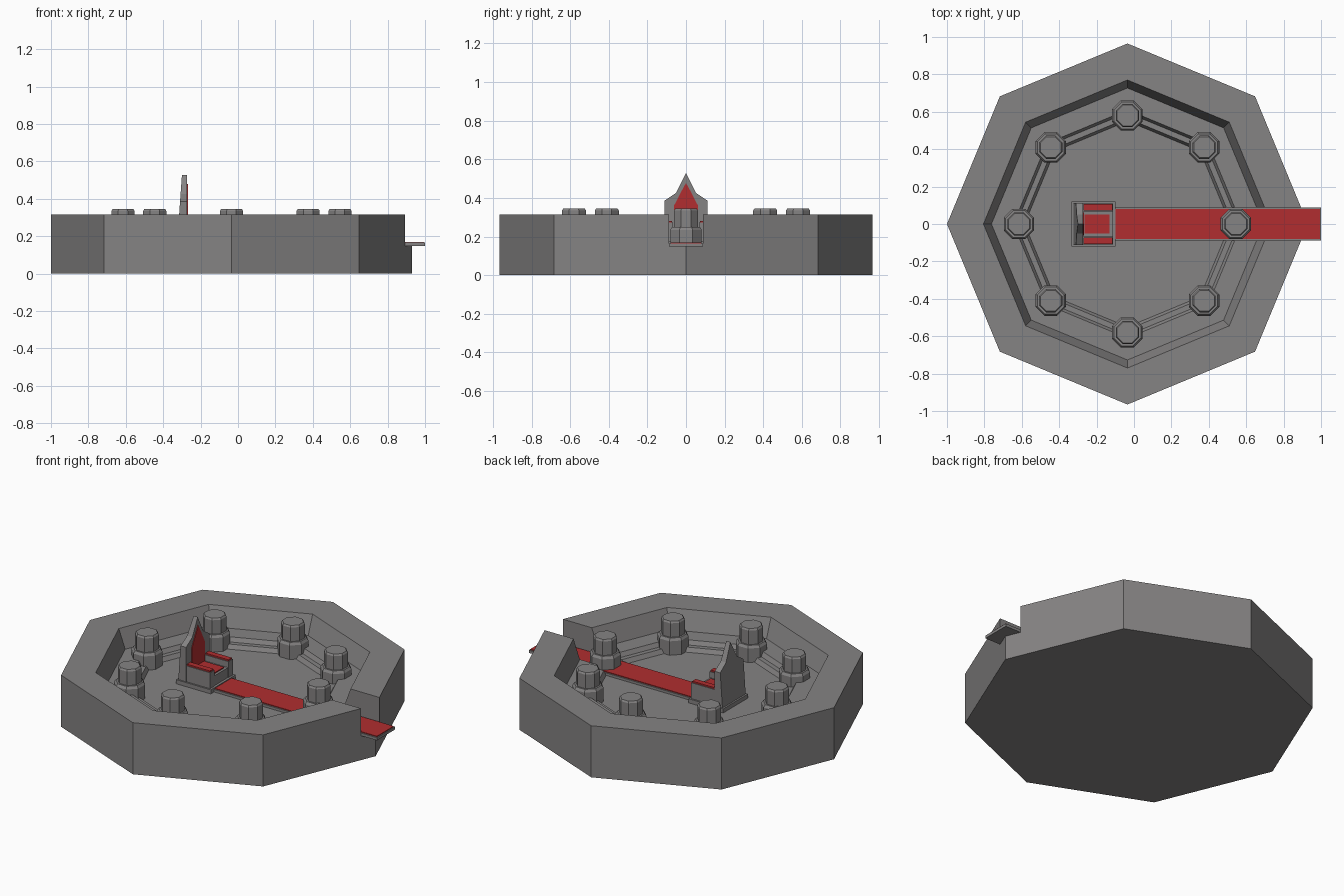
import bpy, bmesh, math

if "Cube" in bpy.data.objects:
    bpy.data.objects.remove(bpy.data.objects["Cube"])

CX = -0.035  # centre of the octagonal arena


def material(name, rgb):
    m = bpy.data.materials.new(name)
    m.diffuse_color = (*rgb, 1)
    m.use_nodes = True
    m.node_tree.nodes["Principled BSDF"].inputs["Base Color"].default_value = m.diffuse_color
    return m


STONE = material("grey stone", (0.235, 0.228, 0.228))
RED = material("red cloth", (0.44, 0.027, 0.029))


def make(name, verts, faces, mat):
    me = bpy.data.meshes.new(name)
    me.from_pydata(verts, [], faces)
    bm = bmesh.new()
    bm.from_mesh(me)
    bmesh.ops.recalc_face_normals(bm, faces=bm.faces)
    bm.to_mesh(me)
    bm.free()
    ob = bpy.data.objects.new(name, me)
    bpy.context.collection.objects.link(ob)
    me.materials.append(mat)
    return ob


def box(name, x, y, z, mat):
    v = [(a, b, c) for a in x for b in y for c in z]
    f = [(0, 1, 3, 2), (4, 6, 7, 5), (0, 4, 5, 1), (2, 3, 7, 6), (0, 2, 6, 4), (1, 5, 7, 3)]
    return make(name, v, f, mat)


def lathe(name, profile, cx, cy, turn, mat):
    """Eight-sided turned solid from (radius, z) points, capped at both ends."""
    v, f = [], []
    for r, z in profile:
        for i in range(8):
            a = turn + i * math.pi / 4
            v.append((cx + r * math.cos(a), cy + r * math.sin(a), z))
    for k in range(len(profile) - 1):
        for i in range(8):
            j = (i + 1) % 8
            f.append((k * 8 + i, k * 8 + j, k * 8 + 8 + j, k * 8 + 8 + i))
    f.append(tuple(range(8)))
    f.append(tuple(range(len(v) - 8, len(v))))
    return make(name, v, f, mat)


def slab(name, outline, back, front, mat):
    """Upright plate from a (y, z) outline; back(z) and front(z) give x."""
    n = len(outline)
    v = [(back(z), y, z) for y, z in outline] + [(front(z), y, z) for y, z in outline]
    f = [tuple(range(n)), tuple(range(n, 2 * n))]
    f += [(i, (i + 1) % n, n + (i + 1) % n, n + i) for i in range(n)]
    return make(name, v, f, mat)


# Arena with sloped inner wall, two steps and sunken floor
arena = lathe("arena", [(0.965, 0), (0.965, 0.315), (0.77, 0.315), (0.727, 0.20), (0.61, 0.20),
                        (0.595, 0.175), (0.565, 0.175), (0.55, 0.15)], CX, 0, 0, STONE)

# Entrance gap cut through wall and steps
cutter = box("entrance_cutter", (0.2, 1.2), (-0.088, 0.088), (0.152, 0.6), STONE)
cutter.hide_render = True
cutter.hide_viewport = True
mod = arena.modifiers.new("entrance", 'BOOLEAN')
mod.operation = 'DIFFERENCE'
mod.solver = 'EXACT'
mod.object = cutter

# Walkway and its carpet
box("walkway", (-0.12, 1.0), (-0.088, 0.088), (0.148, 0.165), STONE)
box("carpet", (-0.11, 0.995), (-0.081, 0.081), (0.160, 0.170), RED)

# Ring of eight pillars
for i in range(8):
    a = i * math.pi / 4
    lathe(f"pillar_{i + 1}", [(0.088, 0.14), (0.088, 0.235), (0.078, 0.25), (0.067, 0.25),
                              (0.067, 0.335), (0.060, 0.345)],
          CX + 0.58 * math.cos(a), 0.58 * math.sin(a), math.pi / 8, STONE)

# Throne plinth and seat
box("throne_plinth", (-0.335, -0.10), (-0.12, 0.12), (0.145, 0.175), STONE)
box("throne_seat", (-0.30, -0.115), (-0.075, 0.075), (0.17, 0.235), STONE)
box("seat_cushion", (-0.265, -0.13), (-0.052, 0.052), (0.23, 0.241), RED)
for side, s in (("left", 1), ("right", -1)):
    ys = sorted((s * 0.068, s * 0.11))
    box(f"{side}_arm", (-0.30, -0.112), ys, (0.17, 0.272), STONE)
    ys = sorted((s * 0.072, s * 0.106))
    box(f"{side}_arm_pad", (-0.27, -0.116), ys, (0.270, 0.281), RED)


# Pointed throne back, sloping at the rear, with red front panel
def rear(z):
    return -0.325 + 0.025 * (z - 0.17) / 0.355


def fore(z):
    return -0.272


half = [(0.112, 0.17), (0.112, 0.385), (0.052, 0.425)]
slab("throne_back", half + [(0, 0.528)] + [(-y, z) for y, z in reversed(half)], rear, fore, STONE)
half = [(0.062, 0.235), (0.062, 0.36), (0.034, 0.415)]
slab("back_panel", half + [(0, 0.478)] + [(-y, z) for y, z in reversed(half)],
     lambda z: -0.275, lambda z: -0.268, RED)
